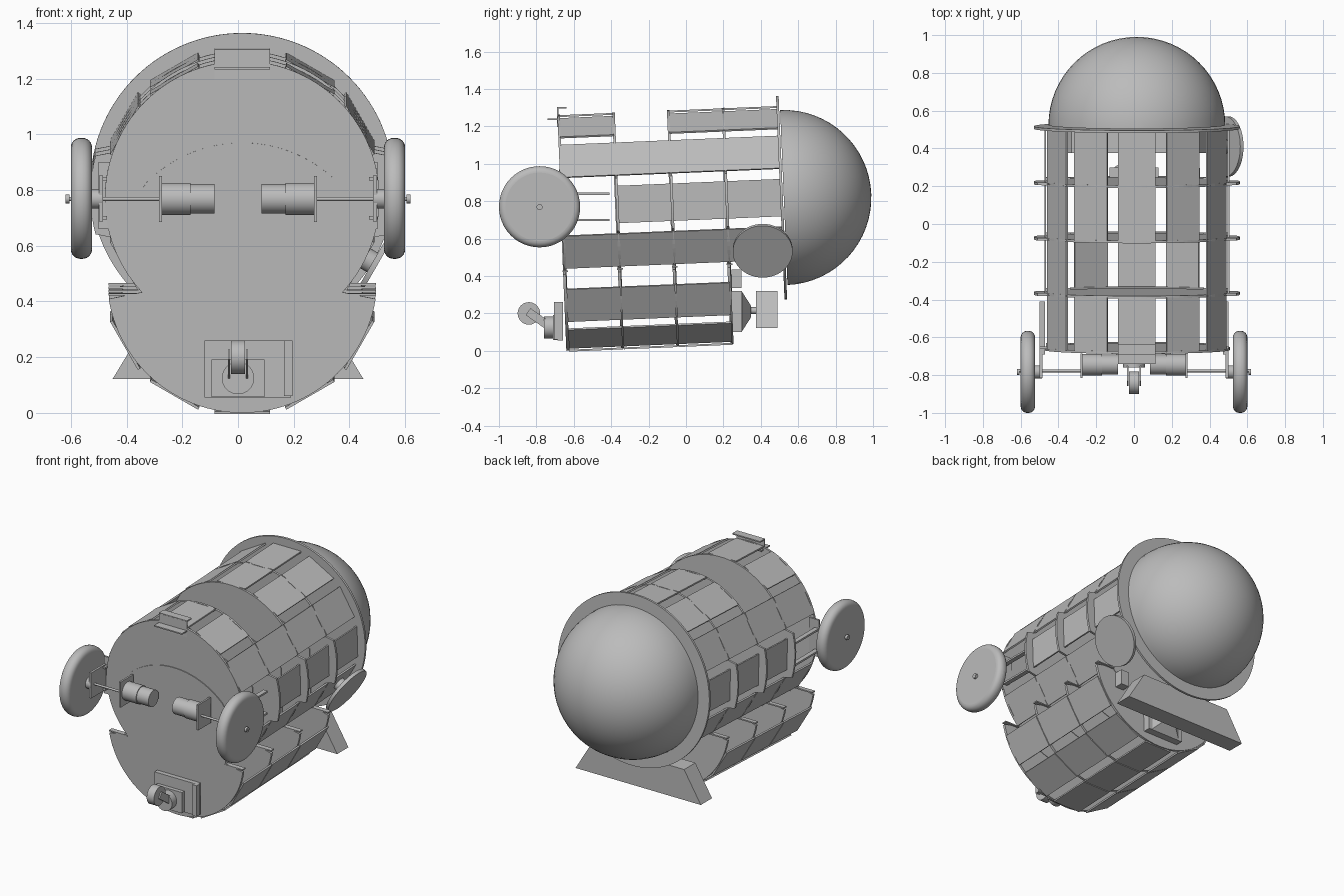
import bpy, bmesh
from math import sin, cos, radians, pi
from mathutils import Matrix, Vector

if "Cube" in bpy.data.objects:
    bpy.data.objects.remove(bpy.data.objects["Cube"])

grey = bpy.data.materials.new("plain_grey")
grey.use_nodes = True
grey.diffuse_color = (0.5, 0.5, 0.5, 1)
grey.node_tree.nodes["Principled BSDF"].inputs["Base Color"].default_value = (0.5, 0.5, 0.5, 1)

T = Matrix.Translation
ALONG_X = Matrix.Rotation(pi / 2, 4, 'Y')
ALONG_Y = Matrix.Rotation(pi / 2, 4, 'X')
# Body frame: axis runs along +y from the front rib and rises slightly
BODY = T((0.015, -0.66, 0.77)) @ Matrix.Rotation(radians(2.4), 4, 'X')
R, BAY, DROP = 0.485, 0.293, -0.285   # shell radius, rib spacing, lower hull offset


def finish(name, bm, matrix=Matrix(), smooth=False):
    bmesh.ops.recalc_face_normals(bm, faces=bm.faces)
    mesh = bpy.data.meshes.new(name)
    bm.to_mesh(mesh)
    bm.free()
    mesh.materials.append(grey)
    ob = bpy.data.objects.new(name, mesh)
    bpy.context.collection.objects.link(ob)
    ob.matrix_world = matrix
    if smooth:
        bpy.ops.object.select_all(action='DESELECT')
        bpy.context.view_layer.objects.active = ob
        ob.select_set(True)
        bpy.ops.object.shade_smooth_by_angle(angle=radians(35))
    return ob


def box(name, size, loc, matrix=Matrix()):
    bm = bmesh.new()
    bmesh.ops.create_cube(bm, size=1, matrix=Matrix.Diagonal((*size, 1)))
    return finish(name, bm, matrix @ T(loc))


def cyl(name, r, depth, loc, turn, r2=None):
    bm = bmesh.new()
    bmesh.ops.create_cone(bm, cap_ends=True, segments=48, radius1=r,
                          radius2=r if r2 is None else r2, depth=depth)
    return finish(name, bm, T(loc) @ turn, True)


def plate(name, outline, y, thick, matrix=Matrix()):
    """Extrude an x/z outline along y."""
    bm = bmesh.new()
    face = bm.faces.new([bm.verts.new((x, y - thick / 2, z)) for x, z in outline])
    out = bmesh.ops.extrude_face_region(bm, geom=[face])
    bmesh.ops.translate(bm, vec=(0, thick, 0),
                        verts=[v for v in out["geom"] if isinstance(v, bmesh.types.BMVert)])
    return finish(name, bm, matrix)


def upper_outline(bump):
    pts = []
    for i in range(120):
        a = 2 * pi * i / 120
        r = 0.545 if bump and abs(cos(a)) < 0.28 else R + 0.008
        pts.append((r * sin(a), r * cos(a)))
    return pts


def lower_outline():
    pts = []
    for i in range(120):
        a = 2 * pi * i / 120
        x, z = R * sin(a), R * cos(a)
        if z > -0.06:
            x = max(-0.355, min(0.355, x))
            z = min(z, (R * R - x * x) ** 0.5)
        pts.append((x, z + DROP))
    return pts


# Ribs: round upper plates, notched lower plates
for k in range(4):
    plate(f"upper_rib_{k + 1}", upper_outline(k > 0), k * BAY, 0.014, BODY)
    plate(f"lower_rib_{k + 1}", lower_outline(), k * BAY - 0.004, 0.016, BODY)
plate("rear_rib", [(x * 1.105, z * 1.105) for x, z in upper_outline(False)], 4 * BAY, 0.014, BODY)


# Slats around the hull, one per bay
def slat(name, angle, bay, centre_z):
    turn = Matrix.Rotation(radians(angle), 4, 'Y')
    box(name, (0.2, BAY - 0.006, 0.01), (0, (bay + 0.5) * BAY, R),
        BODY @ T((0, 0, centre_z)) @ turn)


for bay in range(4):
    for angle in range(-120, 121, 30):
        open_hatch = bay == 1 and abs(angle) <= 30
        wheel_opening = bay == 0 and abs(angle) == 90
        if not (open_hatch or wheel_opening):
            slat("upper_slat", angle, bay, 0)
    if bay < 3:
        for angle in range(120, 241, 30):
            slat("lower_slat", angle, bay, DROP)

# Small lips where the lower hull ends at the notch
for side in (-1, 1):
    for k in range(4):
        box("notch_lip", (0.13, 0.03, 0.008), (side * 0.415, k * BAY, -0.345), BODY)

# Rear dome
bm = bmesh.new()
bmesh.ops.create_uvsphere(bm, u_segments=64, v_segments=32, radius=0.468)
cut = bmesh.ops.bisect_plane(bm, geom=bm.verts[:] + bm.edges[:] + bm.faces[:], dist=1e-5,
                             plane_co=(0, 0, 0), plane_no=(0, 1, 0), clear_inner=True)
bmesh.ops.holes_fill(bm, edges=[e for e in bm.edges if e.is_boundary])
finish("rear_dome", bm, BODY @ T((0, 4 * BAY + 0.012, 0)), True)

# Handle bracket on the top front edge
box("top_bracket_base", (0.2, 0.09, 0.008), (0.015, -0.695, 1.237))
box("top_bracket_web", (0.2, 0.008, 0.065), (0.015, -0.686, 1.267))
box("top_bracket_flange", (0.2, 0.05, 0.008), (0.015, -0.664, 1.3))
box("top_bracket_drop", (0.2, 0.008, 0.05), (0.015, -0.685, 1.222))

# Drive wheels, motors and mounts on both sides
for s, label in ((1, "left"), (-1, "right")):
    wheel = cyl(label + "_wheel", 0.217, 0.076, (s * 0.562, -0.783, 0.77), ALONG_X)
    bevel = wheel.modifiers.new("rounded_tread", 'BEVEL')
    bevel.width, bevel.segments = 0.034, 6
    bevel.limit_method, bevel.angle_limit = 'ANGLE', radians(40)
    cyl(label + "_axle", 0.007, 0.36, (s * 0.44, -0.778, 0.768), ALONG_X)
    cyl(label + "_axle_nut", 0.016, 0.014, (s * 0.612, -0.783, 0.768), ALONG_X)
    cyl(label + "_hub", 0.035, 0.045, (s * 0.51, -0.783, 0.768), ALONG_X)
    cyl(label + "_motor", 0.058, 0.11, (s * 0.225, -0.745, 0.768), ALONG_X)
    cyl(label + "_motor_cap", 0.053, 0.09, (s * 0.13, -0.745, 0.768), ALONG_X)
    box(label + "_motor_mount", (0.012, 0.13, 0.165), (s * 0.278, -0.75, 0.768))
    box(label + "_wheel_bracket", (0.014, 0.16, 0.165), (s * 0.492, -0.735, 0.77))
    box(label + "_bracket_foot", (0.07, 0.012, 0.24), (s * 0.465, -0.655, 0.78))
    for z in (0.7, 0.84):
        box(label + "_bracket_arm", (0.03, 0.28, 0.012), (s * 0.485, -0.55, z))

# Front caster
box("caster_plate", (0.31, 0.03, 0.205), (0.035, -0.672, 0.158))
box("caster_block", (0.19, 0.03, 0.135), (0, -0.697, 0.125))
box("caster_rail", (0.03, 0.03, 0.2), (0.18, -0.69, 0.16))
cyl("caster_swivel", 0.058, 0.05, (0, -0.735, 0.125), ALONG_Y)
for s in (-1, 1):
    box("caster_fork", (0.008, 0.12, 0.045), (s * 0.032, -0.795, 0.175),
        T((0, -0.795, 0.175)) @ Matrix.Rotation(radians(-35), 4, 'X') @ T((0, 0.795, -0.175)))
cyl("caster_wheel", 0.06, 0.052, (0, -0.84, 0.2), ALONG_X)

# Rear cross beam with slanted ends, on a tapered mount
plate("rear_beam", [(-0.45, 0.122), (0.45, 0.122), (0.33, 0.32), (-0.33, 0.32)], 0.433, 0.115)
box("beam_mount_block", (0.26, 0.06, 0.22), (0.0, 0.27, 0.21))
bm = bmesh.new()
bmesh.ops.create_cone(bm, cap_ends=True, segments=4, radius1=0.155, radius2=0.045, depth=0.05,
                      matrix=Matrix.Rotation(pi / 4, 4, 'Z'))
finish("beam_mount_taper", bm, T((0, 0.322, 0.21)) @ Matrix.Rotation(-pi / 2, 4, 'X'))
cyl("beam_rod", 0.018, 0.06, (0, 0.362, 0.215), ALONG_Y)

# Round side pod facing outward and down
out = Vector((sin(radians(120)), 0, cos(radians(120))))
cyl("side_pod", 0.16, 0.02, Vector((0.015, 0.41, 0.81)) + out * 0.55,
    Matrix.Rotation(radians(120), 4, 'Y'))
cyl("side_pod_stem", 0.04, 0.08, Vector((0.015, 0.41, 0.81)) + out * 0.51,
    Matrix.Rotation(radians(120), 4, 'Y'))
box("side_pod_bracket", (0.06, 0.055, 0.1), (0.32, 0.27, 0.385))
